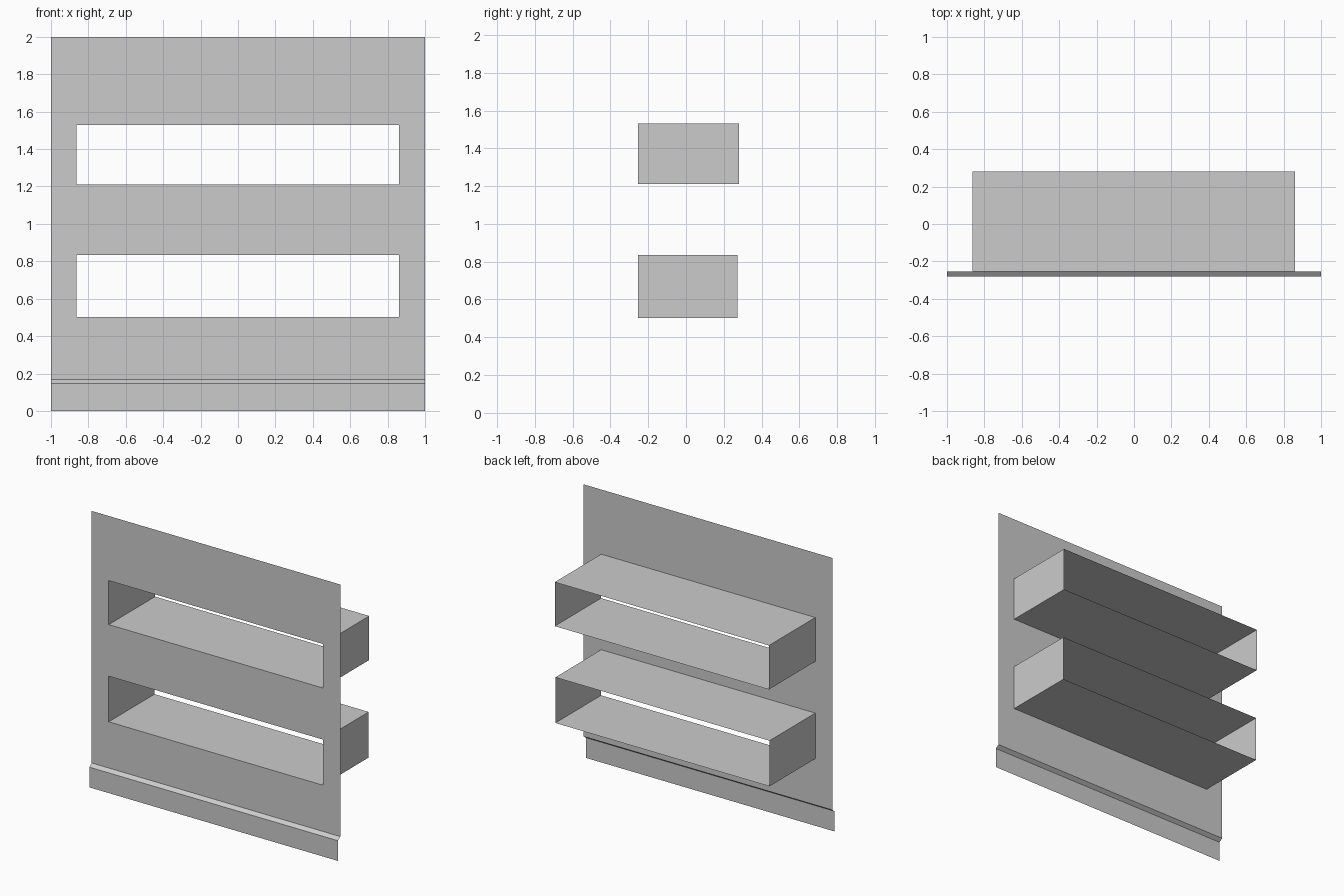
import bpy, bmesh

if "Cube" in bpy.data.objects:
    bpy.data.objects.remove(bpy.data.objects["Cube"])

WALL_Y, SKIRT_Y = -0.253, -0.28
X0, X1 = -0.863, 0.86
# niche openings: name, bottom z, top z, back y
NICHES = [("lower_niche", 0.503, 0.835, 0.273), ("upper_niche", 1.21, 1.53, 0.28)]


def make_sheet(name, quads):
    """Thin single-sided sheet from quads, with shared corners welded."""
    bm = bmesh.new()
    for q in quads:
        bm.faces.new([bm.verts.new(p) for p in q])
    bmesh.ops.remove_doubles(bm, verts=bm.verts, dist=1e-5)
    mesh = bpy.data.meshes.new(name)
    bm.to_mesh(mesh)
    bm.free()
    obj = bpy.data.objects.new(name, mesh)
    bpy.context.collection.objects.link(obj)
    return obj


def strip(path):
    """Extrude a (y, z) profile across the full width, facing the front."""
    return [[(-1, a[0], a[1]), (1, a[0], a[1]), (1, b[0], b[1]), (-1, b[0], b[1])]
            for a, b in zip(path, path[1:])]


# wall panel with the two niche openings left out of the grid
xs = [-1, X0, X1, 1]
zs = [0.167] + [z for n in NICHES for z in n[1:3]] + [2]
panel = []
for i in range(3):
    for j in range(len(zs) - 1):
        if i == 1 and j % 2 == 1:
            continue
        panel.append([(xs[i], WALL_Y, zs[j]), (xs[i + 1], WALL_Y, zs[j]),
                      (xs[i + 1], WALL_Y, zs[j + 1]), (xs[i], WALL_Y, zs[j + 1])])
make_sheet("wall_panel", panel)

# skirting board with sloped top edge
make_sheet("skirting_board", strip([(SKIRT_Y, 0), (SKIRT_Y, 0.147), (WALL_Y, 0.167)]))

# open-ended niche linings running back from the wall
for name, z0, z1, back in NICHES:
    ring = [(X0, z0), (X1, z0), (X1, z1), (X0, z1)]
    make_sheet(name + "_lining", [
        [(a[0], WALL_Y, a[1]), (b[0], WALL_Y, b[1]), (b[0], back, b[1]), (a[0], back, a[1])]
        for a, b in zip(ring, ring[1:] + ring[:1])])
